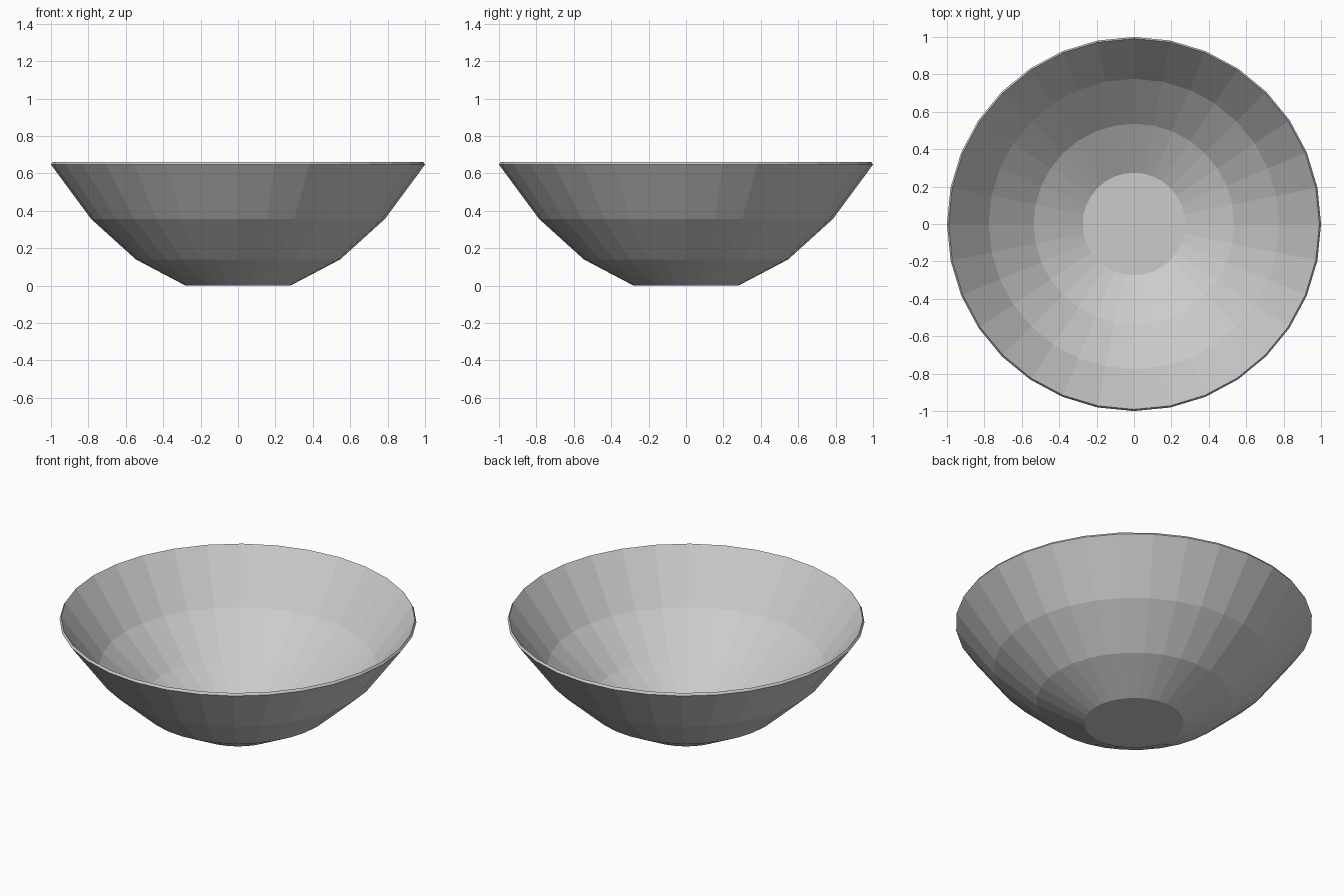
import bpy, bmesh
from math import cos, sin, tau

if "Cube" in bpy.data.objects:
    bpy.data.objects.remove(bpy.data.objects["Cube"])

SIDES = 32
# (radius, height): outer wall from foot to rim, then inner wall from rim to floor
PROFILE = [(0.28, 0.0), (0.546, 0.14), (0.785, 0.356), (1.0, 0.647),
           (0.991, 0.661), (0.776, 0.369), (0.536, 0.154), (0.274, 0.014)]


def lathe(name, profile, sides):
    bm = bmesh.new()
    rings = [[bm.verts.new((r * cos(tau * i / sides), r * sin(tau * i / sides), z))
              for i in range(sides)] for r, z in profile]
    for a, b in zip(rings, rings[1:]):
        for i in range(sides):
            j = (i + 1) % sides
            bm.faces.new((a[i], a[j], b[j], b[i]))
    # close the underside and the inner floor
    bm.faces.new(rings[0][::-1])
    bm.faces.new(rings[-1])
    bmesh.ops.recalc_face_normals(bm, faces=bm.faces)
    mesh = bpy.data.meshes.new(name)
    bm.to_mesh(mesh)
    bm.free()
    obj = bpy.data.objects.new(name, mesh)
    bpy.context.collection.objects.link(obj)
    return obj


# faceted thin-walled bowl
lathe("bowl", PROFILE, SIDES)
